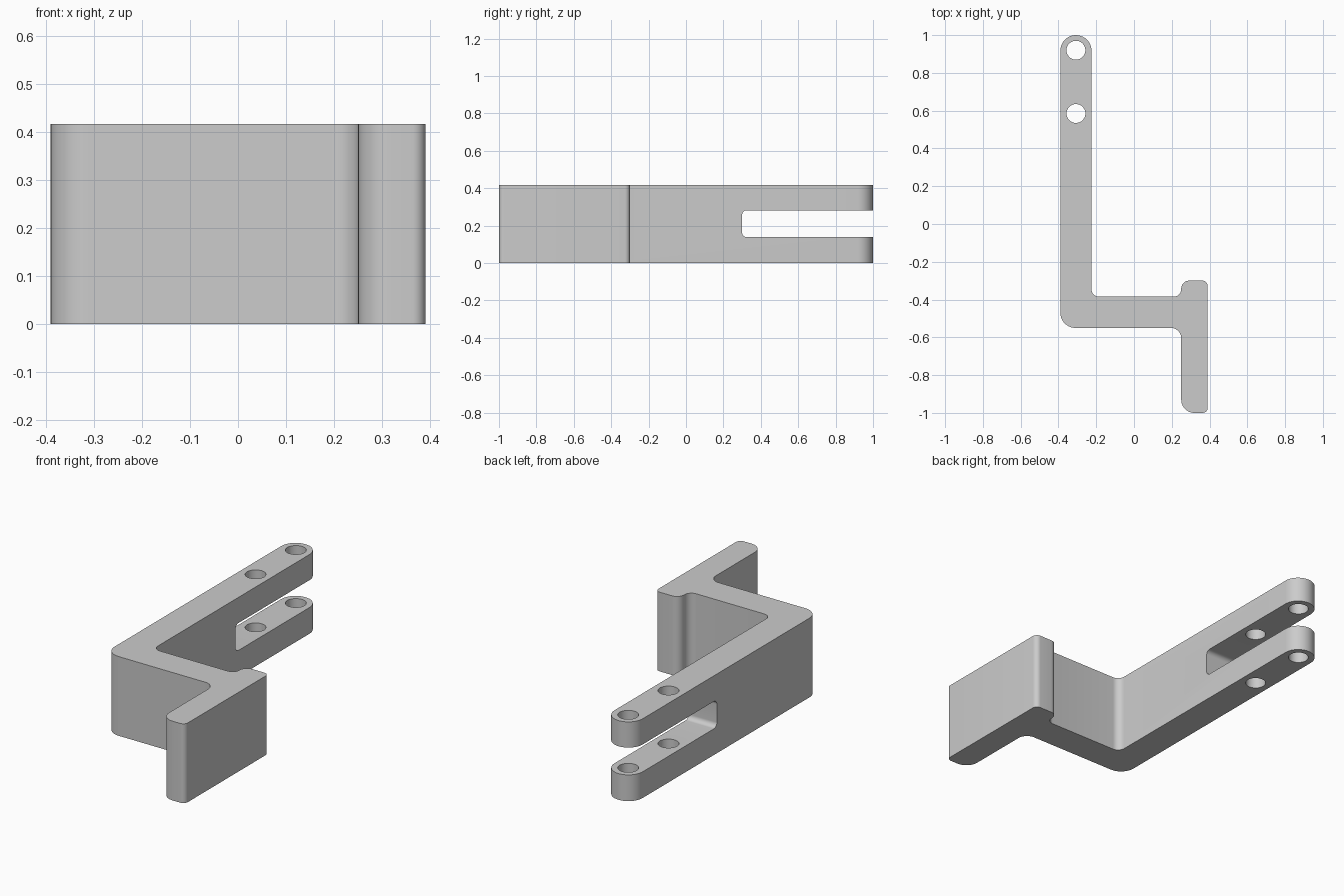
import bpy
import bmesh
from math import radians
from mathutils import Vector, Matrix

cube = bpy.data.objects.get("Cube")
if cube:
    bpy.data.objects.remove(cube, do_unlink=True)

HEIGHT = 0.417
ARM_X = -0.3075

grey = bpy.data.materials.new("light_grey")
grey.use_nodes = True
grey.diffuse_color = (0.6, 0.6, 0.6, 1)
grey.node_tree.nodes["Principled BSDF"].inputs["Base Color"].default_value = (0.6, 0.6, 0.6, 1)


def rounded(corners, steps=10):
    """Outline with a circular fillet at each right-angled (x, y, radius) corner."""
    points = []
    for i, (x, y, r) in enumerate(corners):
        corner = Vector((x, y))
        before = (Vector(corners[i - 1][:2]) - corner).normalized()
        after = (Vector(corners[(i + 1) % len(corners)][:2]) - corner).normalized()
        centre = corner + (before + after) * r
        for k in range(steps + 1):
            turn = Matrix.Rotation(radians(90 * k / steps), 2)
            if before.cross(after) > 0:
                turn.transpose()
            p = centre + turn @ (-after * r)
            if not points or (p - points[-1]).length > 1e-4:
                points.append(p)
    return points


def prism(name, outline, to_3d, depth):
    """Solid made by sweeping an outline along the depth vector."""
    bm = bmesh.new()
    face = bm.faces.new([bm.verts.new(to_3d(p)) for p in outline])
    swept = bmesh.ops.extrude_face_region(bm, geom=[face], use_keep_orig=True)
    moved = [v for v in swept["geom"] if isinstance(v, bmesh.types.BMVert)]
    bmesh.ops.translate(bm, verts=moved, vec=depth)
    bmesh.ops.recalc_face_normals(bm, faces=bm.faces)
    mesh = bpy.data.meshes.new(name)
    bm.to_mesh(mesh)
    bm.free()
    mesh.materials.append(grey)
    obj = bpy.data.objects.new(name, mesh)
    bpy.context.collection.objects.link(obj)
    return obj


# Bracket body: long arm, cross web and end plate in one filleted outline
profile = rounded([
    (-0.39, -0.55, 0.08), (0.25, -0.55, 0.055), (0.25, -1, 0.07),
    (0.39, -1, 0.027), (0.39, -0.3, 0.027), (0.25, -0.3, 0.042),
    (0.25, -0.385, 0.04), (-0.225, -0.385, 0.04),
    (-0.225, 1, 0.0825), (-0.39, 1, 0.0825)])
bracket = prism("bracket", profile, lambda p: (p.x, p.y, 0), (0, 0, HEIGHT))

# Slot that splits the arm into a fork
slot = rounded([(0.3, 0.138, 0.025), (1.2, 0.138, 0.025),
                (1.2, 0.282, 0.025), (0.3, 0.282, 0.025)])
cutters = [prism("slot_cutter", slot, lambda p: (-0.5, p.x, p.y), (0.4, 0, 0))]

# Pin holes through both fork prongs
for y in (0.585, 0.92):
    r = 0.05
    circle = rounded([(ARM_X - r, y - r, r), (ARM_X + r, y - r, r),
                      (ARM_X + r, y + r, r), (ARM_X - r, y + r, r)])
    if (circle[0] - circle[-1]).length < 1e-4:
        circle.pop()
    cutters.append(prism("hole_cutter", circle, lambda p: (p.x, p.y, -0.1), (0, 0, HEIGHT + 0.2)))

# Cut, then shade the fillets smooth
bpy.ops.object.select_all(action="DESELECT")
bpy.context.view_layer.objects.active = bracket
bracket.select_set(True)
for cutter in cutters:
    cutter.hide_render = True
    cut = bracket.modifiers.new("cut", "BOOLEAN")
    cut.operation = "DIFFERENCE"
    cut.solver = "EXACT"
    cut.object = cutter
    bpy.ops.object.modifier_apply(modifier=cut.name)
    bpy.data.objects.remove(cutter, do_unlink=True)
bpy.ops.object.shade_smooth_by_angle(angle=radians(30))
